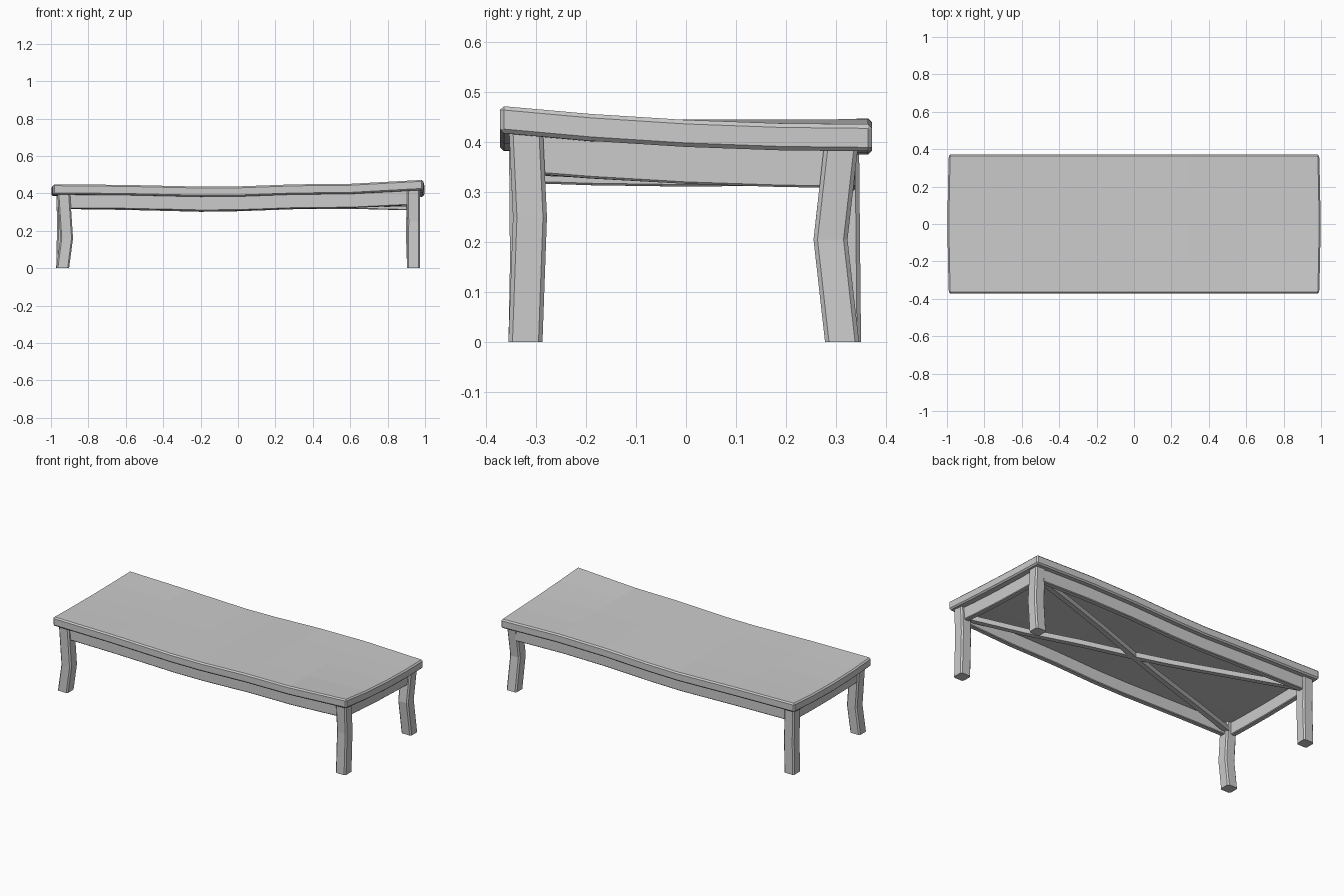
import bpy, bmesh
from mathutils import Vector

if "Cube" in bpy.data.objects:
    bpy.data.objects.remove(bpy.data.objects["Cube"])

# Wobbly height of the top surface: front and back edge profiles along x
XS = [-1.0, -0.6, -0.2, 0.0, 0.3, 0.6, 1.0]
FRONT = [.449, .445, .436, .437, .448, .451, .473]
BACK = [.448, .440, .429, .432, .443, .446, .435]


def lerp_table(x, vals):
    x = max(-1.0, min(1.0, x))
    for i in range(len(XS) - 1):
        if x <= XS[i + 1]:
            t = (x - XS[i]) / (XS[i + 1] - XS[i])
            return vals[i] + t * (vals[i + 1] - vals[i])
    return vals[-1]


def top_z(x, y):
    t = (y + .37) / .74
    z = lerp_table(x, FRONT) * (1 - t) + lerp_table(x, BACK) * t
    return z - .010 * x * x * (1 - (y / .37) ** 2)


def finish(name, bm):
    bmesh.ops.recalc_face_normals(bm, faces=bm.faces)
    me = bpy.data.meshes.new(name)
    bm.to_mesh(me)
    bm.free()
    ob = bpy.data.objects.new(name, me)
    bpy.context.collection.objects.link(ob)
    return ob


def cut(bm, co, no):
    geom = bm.verts[:] + bm.edges[:] + bm.faces[:]
    bmesh.ops.bisect_plane(bm, geom=geom, plane_co=co, plane_no=no, dist=1e-5)


def warped_box(name, lo, hi, bevel):
    """Chamfered box; z is given relative to the wobbly top surface."""
    bm = bmesh.new()
    bmesh.ops.create_cube(bm, size=1)
    for v in bm.verts:
        v.co = Vector([lo[i] if v.co[i] < 0 else hi[i] for i in range(3)])
    bmesh.ops.bevel(bm, geom=bm.edges[:], offset=bevel, segments=1, affect='EDGES')
    for x in XS[1:-1]:
        cut(bm, (x, 0, 0), (1, 0, 0))
    for y in (-.19, 0, .19):
        cut(bm, (0, y, 0), (0, 1, 0))
    for v in bm.verts:
        v.co.z += top_z(v.co.x, v.co.y)
    return finish(name, bm)


def sweep(name, rings):
    """Skin a list of equal-length point rings and cap both ends."""
    bm = bmesh.new()
    vs = [[bm.verts.new(p) for p in r] for r in rings]
    n = len(vs[0])
    for a, b in zip(vs, vs[1:]):
        for i in range(n):
            j = (i + 1) % n
            bm.faces.new((a[i], a[j], b[j], b[i]))
    bm.faces.new(vs[0])
    bm.faces.new(vs[-1])
    return finish(name, bm)


# Table top
slab = warped_box("table_top", (-.99, -.372, -.054), (.99, .372, 0), .008)
for v in slab.data.vertices:
    if abs(v.co.x) > .97:
        v.co.x += (.007 if v.co.x > 0 else -.007) * (1 - (v.co.y / .37) ** 2)

# Aprons
for side, s in (("front", -1), ("back", 1)):
    y = s * .322
    warped_box(side + "_apron", (-.92, y - .016, -.128), (.92, y + .016, -.045), .004)
for side, s in (("left", -1), ("right", 1)):
    x = s * .938
    warped_box(side + "_apron", (x - .016, -.30, -.128), (x + .016, .30, -.045), .004)


# Kinked legs with chamfered square section
def leg(name, path):
    h, c = .034, .008
    sec = [(h, h - c), (h - c, h), (c - h, h), (-h, h - c),
           (-h, c - h), (c - h, -h), (h - c, -h), (h, c - h)]
    rings = []
    for x, y, z in path:
        if z is None:
            rings.append([(x + a, y + b, top_z(x + a, y + b) - .045) for a, b in sec])
        else:
            rings.append([(x + a, y + b, z) for a, b in sec])
    sweep(name, rings)


leg("front_left_leg", [(-.937, -.321, 0), (-.916, -.318, .16), (-.932, -.32, None)])
leg("front_right_leg", [(.938, -.321, 0), (.939, -.312, .25), (.938, -.320, None)])
leg("back_left_leg", [(-.938, .316, 0), (-.934, .314, .2), (-.936, .312, None)])
leg("back_right_leg", [(.938, .312, 0), (.931, .289, .205), (.938, .310, None)])

# Crossed braces under the top
for name, s in (("brace_a", 1), ("brace_b", -1)):
    d = Vector((.92, s * .305, 0))
    side = Vector((-d.y, d.x, 0)).normalized() * .015
    rings = []
    for t in (-1, -.65, -.22, 0, .33, .65, 1):
        p = d * t
        z = top_z(p.x, p.y) - .097
        rings.append([tuple(p + side * a + Vector((0, 0, z + .015 * b)))
                      for a, b in ((1, 1), (-1, 1), (-1, -1), (1, -1))])
    sweep(name, rings)
